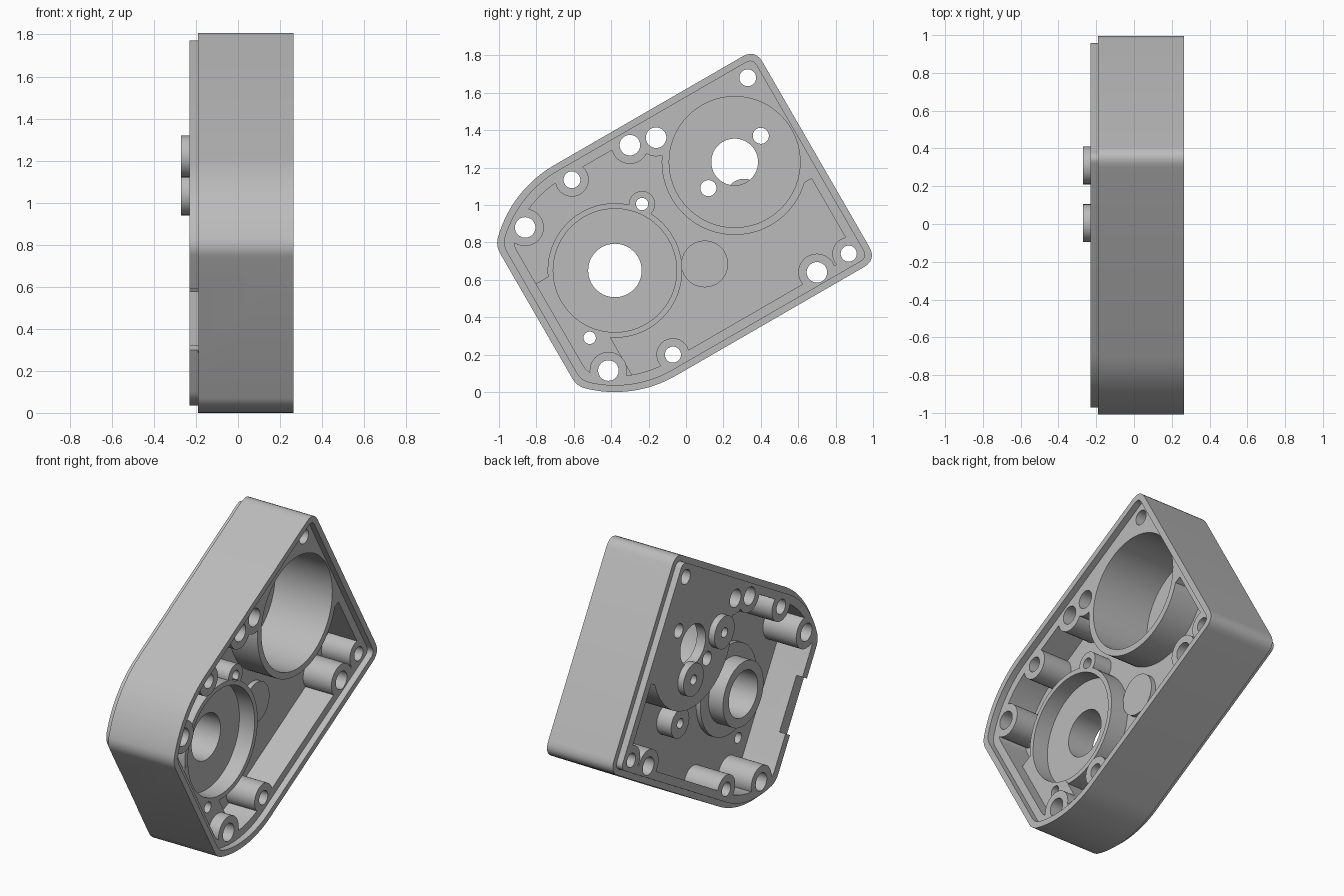
import bpy, bmesh, math
from mathutils import Vector

cube = bpy.data.objects.get("Cube")
if cube:
    bpy.data.objects.remove(cube, do_unlink=True)

grey = bpy.data.materials.new("cast_grey")
grey.use_nodes = True
colour = (0.5, 0.5, 0.5, 1)
grey.diffuse_color = colour
grey.node_tree.nodes["Principled BSDF"].inputs["Base Color"].default_value = colour

BEARING = (-0.38, 0.65)
MOTOR = (0.26, 1.23)
TILT = math.radians(30)


def place(u, v):
    """Tilted housing coordinates, centred on the bearing, to (y, z)."""
    c, s = math.cos(TILT), math.sin(TILT)
    return (BEARING[0] + u * c - v * s, BEARING[1] + u * s + v * c)


def prism(name, points, x0, x1):
    bm = bmesh.new()
    face = bm.faces.new([bm.verts.new((x0, y, z)) for y, z in points])
    new = bmesh.ops.extrude_face_region(bm, geom=[face])["geom"]
    bmesh.ops.translate(bm, vec=(x1 - x0, 0, 0),
                        verts=[g for g in new if isinstance(g, bmesh.types.BMVert)])
    bmesh.ops.recalc_face_normals(bm, faces=bm.faces)
    mesh = bpy.data.meshes.new(name)
    bm.to_mesh(mesh)
    bm.free()
    mesh.materials.append(grey)
    obj = bpy.data.objects.new(name, mesh)
    bpy.context.scene.collection.objects.link(obj)
    return obj


def disc(name, centre, radius, x0, x1):
    n = 72 if radius > 0.12 else 32
    return prism(name, [(centre[0] + radius * math.cos(2 * math.pi * i / n),
                         centre[1] + radius * math.sin(2 * math.pi * i / n))
                        for i in range(n)], x0, x1)


def block(name, u0, u1, v0, v1, x0, x1):
    return prism(name, [place(u, v) for u, v in
                        ((u0, v0), (u1, v0), (u1, v1), (u0, v1))], x0, x1)


def corner(a, b, c, steps=6):
    a, b, c = Vector(a), Vector(b), Vector(c)
    return [tuple(a * (1 - t) ** 2 + b * 2 * t * (1 - t) + c * t * t)
            for t in (i / steps for i in range(steps + 1))]


def outline(inset):
    """Housing outline: round at the bearing end, square at the motor end."""
    r, left, right = 0.65 - inset, -0.486 + inset, 1.241 - inset
    k = max(0.08 - inset, 0.03)
    end = math.acos(left / r)
    half = corner((right, r - k), (right, r), (right - k, r))
    start = math.pi / 2
    half += [(r * math.cos(a), r * math.sin(a)) for a in
             (start + (end - 0.07 - start) * i / 16 for i in range(16))]
    tip = (left, r * math.sin(end))
    before = (r * math.cos(end - 0.07), r * math.sin(end - 0.07))
    half += corner(before, tip, (left, tip[1] - 0.045))
    return [place(u, v) for u, v in half + [(u, -v) for u, v in reversed(half)]]


def combine(target, operation, *tools):
    for tool in tools:
        mod = target.modifiers.new("shape", 'BOOLEAN')
        mod.operation, mod.solver, mod.object = operation, 'EXACT', tool
        bpy.context.view_layer.update()
        graph = bpy.context.evaluated_depsgraph_get()
        mesh = bpy.data.meshes.new_from_object(target.evaluated_get(graph))
        target.modifiers.clear()
        target.data = mesh
        bpy.data.objects.remove(tool, do_unlink=True)


# Bolt holes: y, z, radius
bolts = [(0.33, 1.68, 0.045), (-0.16, 1.36, 0.055), (-0.3, 1.32, 0.055),
         (-0.61, 1.135, 0.045), (-0.86, 0.88, 0.055), (-0.415, 0.115, 0.055),
         (-0.07, 0.2, 0.043), (0.7, 0.64, 0.055), (0.87, 0.74, 0.043)]
screws = [(-0.235, 1.005), (-0.515, 0.29)]


def pocket(name, x0, x1):
    """Pocket cutter with the bolt lobes and the motor end left solid."""
    cut = prism(name, outline(0.085), x0, x1)
    combine(cut, 'DIFFERENCE',
            disc("motor_wall", MOTOR, 0.39, -1, 1),
            block("motor_side", 0.84, 1.4, -0.1, 0.8, -1, 1),
            block("motor_top", 0.58, 1.4, 0.24, 0.8, -1, 1),
            *[disc("lobe", (y, z), r + 0.045, -1, 1) for y, z, r in bolts])
    return cut


# Housing body and locating lip
body = prism("gearbox_housing", outline(0), -0.19, 0.265)
combine(body, 'UNION', prism("lip", outline(0.035), -0.23, -0.1))

# Stepped rim on the open side
combine(body, 'DIFFERENCE', prism("rim_step", outline(0.037), 0.225, 0.4))

# Open side pocket, around the bearing ring, screw bosses and ribs
inner = pocket("inner_pocket", 0.03, 0.5)
combine(inner, 'DIFFERENCE',
        disc("bearing_ring", BEARING, 0.36, -1, 0.15),
        block("end_shelf", -0.7, -0.2, -0.8, 0.15, -1, 0.152),
        disc("rib", (0.1, 0.685), 0.125, -1, 0.06),
        *[disc("screw_boss", p, 0.07, -1, 0.148) for p in screws])

# Rear pocket, around the bearing tube and a short boss
outer = pocket("outer_pocket", -0.5, 0.0)
combine(outer, 'DIFFERENCE',
        disc("bearing_base", BEARING, 0.28, -0.03, 1),
        disc("bearing_tube", BEARING, 0.2, -0.13, 1),
        disc("short_boss", (0.2, 0.68), 0.09, -0.1, 1))
combine(body, 'DIFFERENCE', inner, outer)

# Bores, through holes and the lip notch
combine(body, 'DIFFERENCE',
        disc("motor_bore", MOTOR, 0.35, -0.17, 0.6),
        disc("motor_shaft_hole", MOTOR, 0.125, -0.6, 0.6),
        disc("bearing_seat", BEARING, 0.33, 0.045, 0.6),
        disc("bearing_hole", BEARING, 0.143, -0.6, 0.6),
        disc("short_boss_hole", (0.2, 0.68), 0.03, -0.6, -0.02),
        block("lip_notch", -0.7, -0.38, -0.145, 0.19, -0.6, -0.188),
        *[disc("motor_screw_hole", p, 0.043, -0.6, 0.6)
          for p in ((0.4, 1.37), (0.12, 1.09))],
        *[disc("screw_hole", p, 0.033, -0.6, 0.6) for p in screws],
        *[disc("bolt_hole", (y, z), r, -0.6, 0.6) for y, z, r in bolts])

# Raised round bosses on the rear of the motor plate
parts = [body]
for name, spot in (("rear_boss_outer", (0.005, 1.22)), ("rear_boss_inner", (0.31, 1.04))):
    boss = disc(name, spot, 0.1, -0.27, -0.225)
    combine(boss, 'DIFFERENCE', disc("boss_hole", spot, 0.03, -0.5, -0.235))
    parts.append(boss)

bpy.ops.object.select_all(action='DESELECT')
for obj in parts:
    obj.select_set(True)
bpy.context.view_layer.objects.active = body
bpy.ops.object.shade_smooth_by_angle(angle=math.radians(30))
